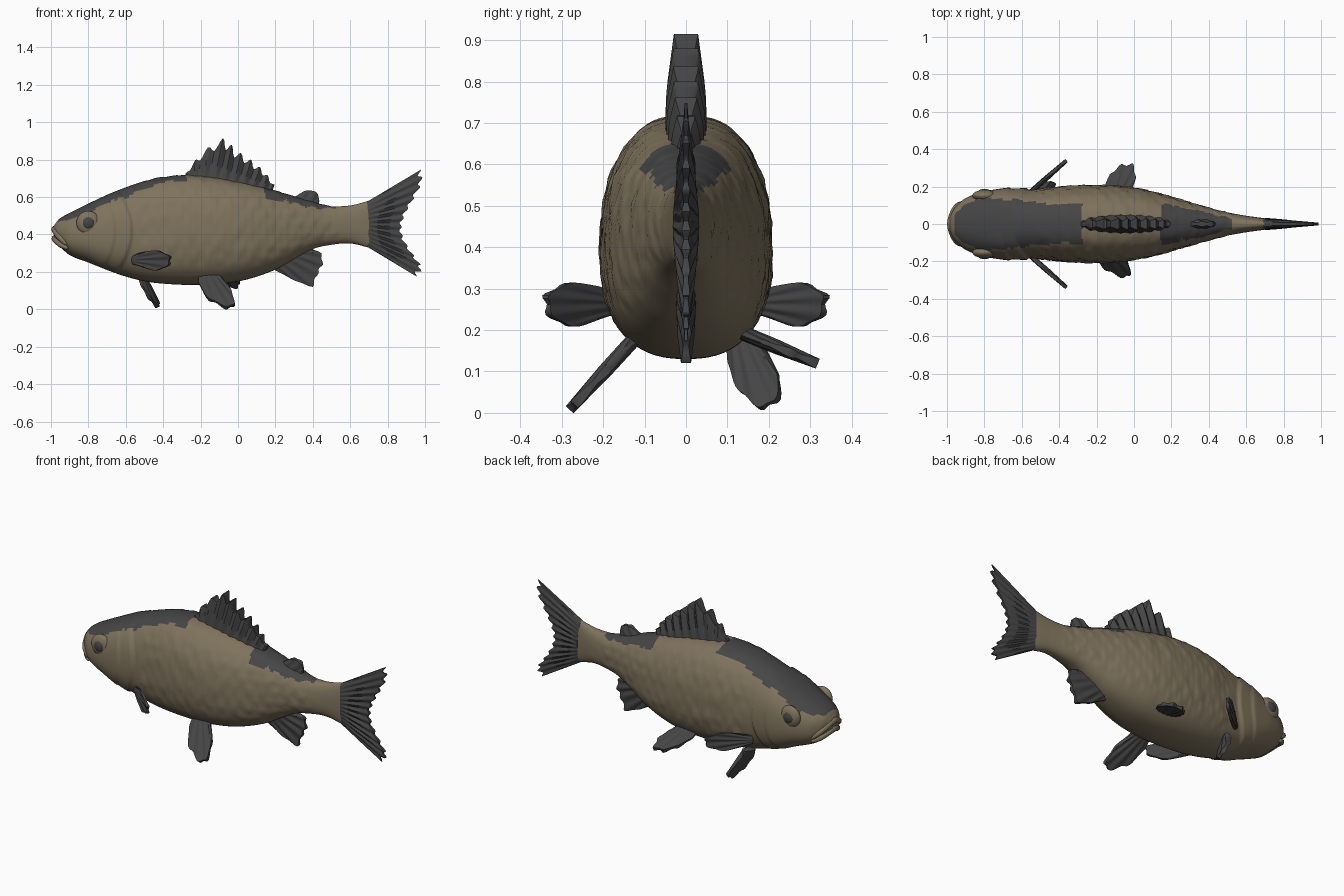
import bpy, bmesh, math
from mathutils import Vector, noise

if "Cube" in bpy.data.objects:
    bpy.data.objects.remove(bpy.data.objects["Cube"])


def material(name, rgb):
    m = bpy.data.materials.new(name)
    m.diffuse_color = (*rgb, 1)
    m.use_nodes = True
    m.node_tree.nodes["Principled BSDF"].inputs["Base Color"].default_value = m.diffuse_color
    return m


TAN = material("olive_tan", (0.21, 0.17, 0.107))
DARK = material("charcoal", (0.06, 0.06, 0.06))


def interp(table, x, col):
    """Smooth curve through one column of a table whose first column is x."""
    n = len(table)
    if x <= table[0][0]:
        return table[0][col]
    for i in range(n - 1):
        a, b = table[i], table[i + 1]
        if x <= b[0]:
            p, q = table[max(i - 1, 0)], table[min(i + 2, n - 1)]
            h = b[0] - a[0]
            t = (x - a[0]) / h
            m0 = (b[col] - p[col]) / (b[0] - p[0]) * h
            m1 = (q[col] - a[col]) / (q[0] - a[0]) * h
            return ((2*t**3 - 3*t*t + 1) * a[col] + (t**3 - 2*t*t + t) * m0
                    + (3*t*t - 2*t**3) * b[col] + (t**3 - t*t) * m1)
    return table[-1][col]


def step(a, b, x):
    t = min(max((x - a) / (b - a), 0), 1)
    return t * t * (3 - 2 * t)


def finish(name, bm, mats, angle=40):
    bmesh.ops.recalc_face_normals(bm, faces=bm.faces)
    me = bpy.data.meshes.new(name)
    bm.to_mesh(me)
    bm.free()
    ob = bpy.data.objects.new(name, me)
    bpy.context.collection.objects.link(ob)
    for m in mats:
        me.materials.append(m)
    bpy.ops.object.select_all(action='DESELECT')
    ob.select_set(True)
    bpy.context.view_layer.objects.active = ob
    bpy.ops.object.shade_smooth_by_angle(angle=math.radians(angle))
    return ob


# Body: x, top, bottom, half width
BODY = [(-0.985, .445, .385, .04), (-0.96, .48, .345, .085), (-0.9, .515, .29, .138),
        (-0.8, .565, .25, .172), (-0.7, .612, .21, .178), (-0.6, .652, .175, .178),
        (-0.5, .685, .15, .188), (-0.4, .708, .137, .2), (-0.25, .718, .13, .207),
        (-0.1, .702, .135, .204), (0.05, .672, .16, .184), (0.2, .635, .212, .146),
        (0.3, .605, .268, .117), (0.4, .575, .322, .088), (0.5, .552, .345, .062),
        (0.6, .555, .352, .044), (0.7, .58, .33, .03), (0.72, .585, .325, .024)]
# Half width of the dark back: x, width
BACK = [(-0.96, .05), (-0.9, .105), (-0.8, .135), (-0.6, .125), (-0.4, .105), (-0.28, .11),
        (0.14, .11), (0.25, .09), (0.4, .06), (0.52, .025)]


def body_point(x, a):
    top, bot, w = (interp(BODY, x, c) for c in (1, 2, 3))
    h, c, s = (top - bot) / 2, math.cos(a), math.sin(a)
    y = w * math.copysign(abs(c) ** 0.82, c)
    z = (top + bot) / 2 + h * math.copysign(abs(s) ** 0.85, s)
    y *= 1 - 0.07 * s                       # slightly fuller low on the flanks
    # gill covers: two stepped plates
    r = (z - 0.42) / 0.2
    side = step(0.15, 0.6, abs(c))
    out = 0
    for edge, amt in ((-0.575, .013), (-0.665, .007)):
        e = edge - 0.07 * r * r
        out += amt * step(e - 0.2, e - 0.03, x) * (1 - step(e, e + 0.016, x)) * side
    # overlapping scales behind the gills
    zone = step(-0.56, -0.48, x) * (1 - step(0.45, 0.6, x)) * step(-0.85, -0.45, s)
    row = z / 0.06
    k = math.floor(row)
    u = x / 0.075 + 0.5 * (k % 2) - 0.9 * (row - k - 0.5) ** 2
    scale = (u - math.floor(u)) * math.cos((row - k - 0.5) * 2.4)
    lump = noise.noise(Vector((x * 17, y * 17 + 5, z * 20)))
    out += zone * (0.005 * scale + 0.005 * lump - 0.002)
    return Vector((x, y + out * c, z + out * s * 0.6))


N, M = 72, 190
bm = bmesh.new()
rings = []
for i in range(M + 1):
    x = -0.985 + 1.705 * (i / M) ** 1.1
    rings.append([bm.verts.new(body_point(x, math.tau * j / N)) for j in range(N)])
for p, q in zip(rings, rings[1:]):
    for j in range(N):
        k = (j + 1) % N
        f = bm.faces.new((p[j], p[k], q[k], q[j]))
        o = f.calc_center_median()
        jag = 0.012 * noise.noise(o * 25)
        mid = (interp(BODY, o.x, 1) + interp(BODY, o.x, 2)) / 2
        on_back = -0.96 < o.x < -0.28 + jag or 0.145 + jag < o.x < 0.52
        if o.z > mid + 0.03 and on_back and abs(o.y) < interp(BACK, o.x, 1) + jag:
            f.material_index = 1
bm.faces.new(rings[0])
bm.faces.new(rings[-1])
finish("body", bm, (TAN, DARK), 50)


def along(pts, t):
    """Point at parameter t in 0..1 on a smooth path."""
    tab = [(i / (len(pts) - 1), *p) for i, p in enumerate(pts)]
    return Vector([interp(tab, t, c) for c in (1, 2, 3)])


def fin(name, base, tip, thick, thin, rays=9, fray=0.03):
    """Tapered, ribbed blade spanning a base path and a tip path."""
    base, tip = [Vector(p) for p in base], [Vector(p) for p in tip]
    nu, nv = rays * 6, 10
    nrm = (base[-1] - base[0]).cross(tip[len(tip) // 2] - base[0]).normalized()
    bm = bmesh.new()
    sides = []
    for sg in (1, -1):
        grid = []
        for i in range(nu + 1):
            u = i / nu
            b, t = along(base, u), along(tip, u)
            wave = math.cos(math.tau * rays * u)
            line = []
            for j in range(nv + 1):
                v = j / nv
                d = (thick + (thin - thick) * v) * (0.3 + 0.7 * math.sin(math.pi * u) ** 0.5)
                d *= 1 + 0.28 * wave * min(1, 2 * v)
                p = b.lerp(t, v * (1 + fray * (wave - 1) * v ** 3))
                line.append(bm.verts.new(p + nrm * d * sg))
            grid.append(line)
        for i in range(nu):
            for j in range(nv):
                bm.faces.new((grid[i][j], grid[i+1][j], grid[i+1][j+1], grid[i][j+1]))
        sides.append(grid)
    rim = lambda g: ([r[0] for r in g] + g[-1][1:] + [r[-1] for r in g[-2::-1]] + g[0][-2:0:-1])
    a, b = rim(sides[0]), rim(sides[1])
    for i in range(len(a)):
        k = (i + 1) % len(a)
        bm.faces.new((a[i], a[k], b[k], b[i]))
    return finish(name, bm, (DARK,))


def flat(pts):
    return [(x, 0, z) for x, z in pts]


# Fins on the centre line
fin("tail_fin", flat([(.69, .575), (.70, .45), (.69, .335)]),
    flat([(.98, .748), (.985, .68), (.94, .59), (.895, .51), (.875, .44), (.89, .37),
          (.94, .29), (.985, .22), (.955, .175)]), .032, .008, 12, .04)
fin("dorsal_fin", flat([(-.29, .69), (-.05, .67), (.18, .62)]),
    flat([(-.28, .725), (-.2, .83), (-.08, .915), (-.01, .855), (.07, .80), (.14, .74), (.195, .665)]),
    .05, .024, 9, .12)
fin("rear_back_fin", flat([(.29, .595), (.36, .58), (.43, .56)]),
    flat([(.31, .605), (.35, .63), (.39, .637), (.425, .62), (.435, .58)]), .024, .012, 3, .02)
fin("anal_fin", flat([(.17, .23), (.28, .27), (.39, .33)]),
    flat([(.2, .208), (.3, .155), (.4, .12), (.43, .19), (.455, .24), (.445, .30), (.40, .32)]),
    .024, .01, 6, .04)

# Paired pectoral fins
for s, side in ((-1, "right"), (1, "left")):
    tip = [(-.52, .21, .305), (-.44, .275, .315), (-.375, .33, .295), (-.355, .342, .262),
           (-.385, .318, .222), (-.45, .265, .208), (-.52, .21, .228)]
    fin("pectoral_fin_" + side, [(-.56, s * .165, .285), (-.56, s * .165, .24)],
        [(x, s * y, z) for x, y, z in tip], .014, .008, 5, .03)

# Lower fins, each swept on its own plane
right = [(-.21, .14), (-.17, .065), (-.10, .02), (-.03, .003), (-.018, .05), (-.045, .115), (-.09, .17)]
fin("pelvic_fin_right", [(-.21, -.11, .195), (-.10, -.11, .195)],
    [(x, -.13 - (.17 - z) * .93, z) for x, z in right], .018, .01, 5, .04)
left = [(-.17, .18), (-.13, .26), (-.07, .315), (-.005, .318), (.01, .25), (-.01, .18)]
fin("pelvic_fin_left", [(-.17, .12, .2), (-.05, .12, .2)],
    [(x, y, .19 - (y - .14) * .4) for x, y in left], .018, .01, 5, .04)
lower = [(.10, .13), (.118, .07), (.155, .022), (.205, .008), (.23, .06), (.215, .11), (.19, .16)]
fin("throat_fin", [(-.53, .10, .18), (-.50, .18, .19)],
    [(-.53 + (.15 - z) * .55 + (y - .1) * .3, y, z) for y, z in lower], .016, .01, 5, .04)


def ball(name, loc, scale, mat):
    bm = bmesh.new()
    bmesh.ops.create_uvsphere(bm, u_segments=24, v_segments=14, radius=1)
    for v in bm.verts:
        v.co = Vector([c * k + l for c, k, l in zip(v.co, scale, loc)])
    finish(name, bm, (mat,), 60)


# Eyes with raised lids
for s, side in ((-1, "right"), (1, "left")):
    ball("eyelid_" + side, (-.80, s * .152, .462), (.064, .03, .064), TAN)
    ball("pupil_" + side, (-.80, s * .172, .462), (.033, .016, .033), DARK)

# Lips
LIPS = {"upper_lip": [(-.915, .118, .345), (-.955, .082, .388), (-.98, 0, .428)],
        "lower_lip": [(-.91, .115, .325), (-.95, .075, .348), (-.978, 0, .378)]}
for name, half in LIPS.items():
    path = half + [(x, -y, z) for x, y, z in half[-2::-1]]
    pts = [along(path, i / 24) for i in range(25)]
    bm = bmesh.new()
    loops = []
    for i, p in enumerate(pts):
        d = (pts[min(i + 1, 24)] - pts[max(i - 1, 0)]).normalized()
        a = d.cross(Vector((0, 0, 1))).normalized()
        b = d.cross(a)
        r = .006 + .013 * math.sin(math.pi * i / 24) ** 0.5 if 0 < i < 24 else .004
        loops.append([bm.verts.new(p + r * (a * math.cos(t) + b * math.sin(t)))
                      for t in (math.tau * j / 10 for j in range(10))])
    for p, q in zip(loops, loops[1:]):
        for j in range(10):
            bm.faces.new((p[j], p[(j + 1) % 10], q[(j + 1) % 10], q[j]))
    bm.faces.new(loops[0])
    bm.faces.new(loops[-1])
    finish(name, bm, (TAN,), 60)
